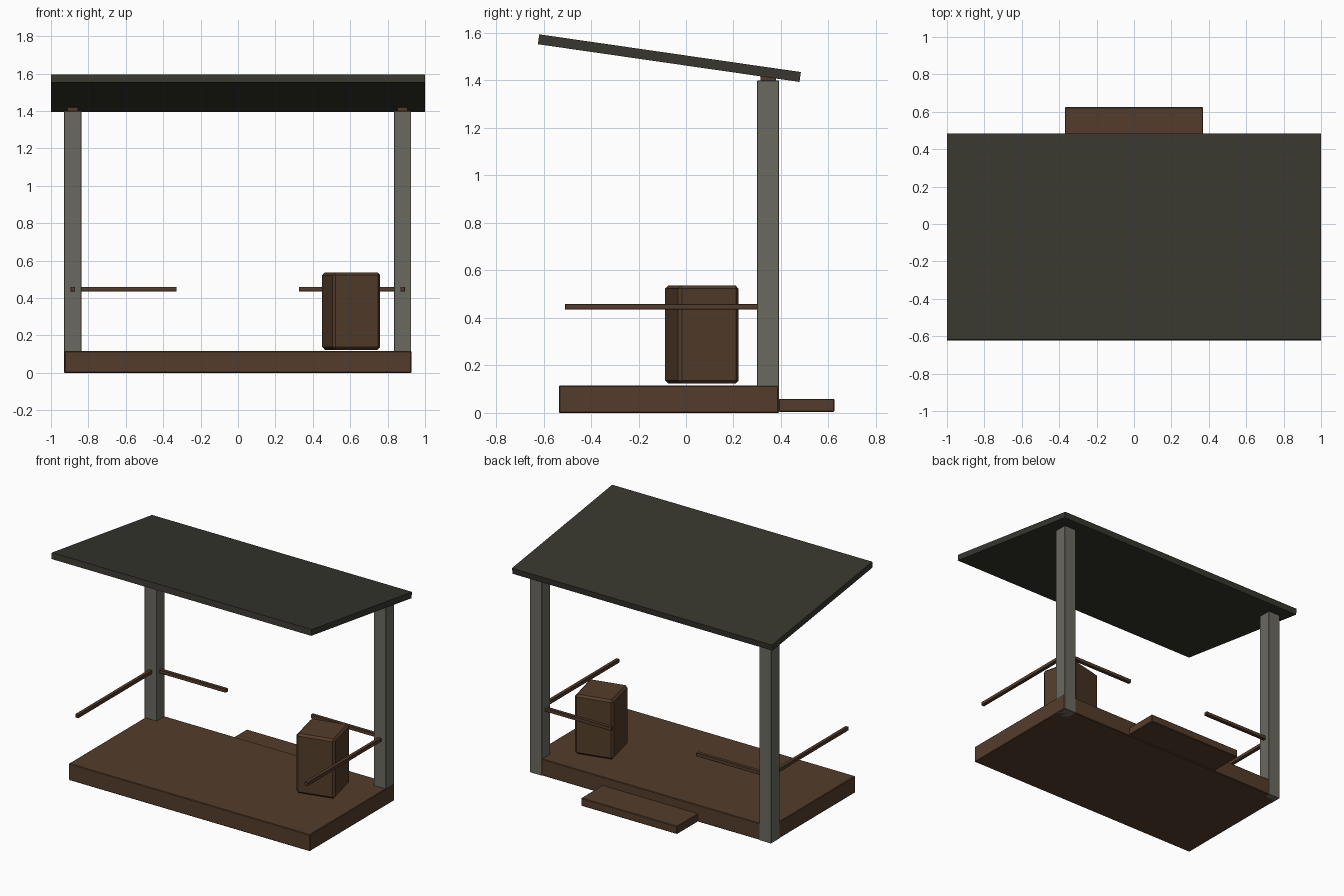
import bpy
import math

default = bpy.data.objects.get("Cube")
if default:
    bpy.data.objects.remove(default, do_unlink=True)


def material(name, colour):
    mat = bpy.data.materials.new(name)
    mat.use_nodes = True
    mat.diffuse_color = (*colour, 1)
    bsdf = next(n for n in mat.node_tree.nodes if n.type == "BSDF_PRINCIPLED")
    bsdf.inputs["Base Color"].default_value = (*colour, 1)
    return mat


wood = material("brown wood", (0.088, 0.046, 0.024))
stone = material("grey post", (0.145, 0.143, 0.117))
slate = material("dark roof", (0.038, 0.037, 0.028))


def block(name, centre, size, mat, bevel=0.0, rotation=(0, 0, 0)):
    """Box with an optional flat chamfer."""
    bpy.ops.mesh.primitive_cube_add(size=1, location=centre, rotation=rotation)
    obj = bpy.context.object
    obj.name = name
    obj.scale = size
    bpy.ops.object.transform_apply(location=False, rotation=False, scale=True)
    obj.data.materials.append(mat)
    if bevel:
        mod = obj.modifiers.new("chamfer", "BEVEL")
        mod.width = bevel
        mod.segments = 1
    return obj


# Floor and the low step behind it
block("deck", (0, -0.073, 0.058), (1.855, 0.925, 0.116), wood, 0.004)
block("back_step", (0, 0.508, 0.032), (0.74, 0.235, 0.055), wood, 0.004)

# Posts, their small caps, and the two rails on each post
for side, x in (("right", -0.883), ("left", 0.88)):
    inward = -1 if x > 0 else 1
    block(side + "_post", (x, 0.346, 0.7), (0.092, 0.092, 1.4), stone, 0.002)
    block(side + "_post_cap", (x, 0.346, 1.41), (0.055, 0.065, 0.025), wood)
    block(side + "_side_rail", (x, -0.1, 0.447), (0.025, 0.82, 0.025), wood, 0.002)
    block(side + "_back_rail", (x + inward * 0.295, 0.346, 0.447),
          (0.52, 0.025, 0.025), wood, 0.002)

# Sloping roof, low at the back
block("roof", (0, -0.07, 1.494), (2, 1.113, 0.042), slate,
      rotation=(math.radians(-8.2), 0, 0))

# Crate turned slightly on the deck
block("crate", (0.605, 0.067, 0.33), (0.262, 0.262, 0.414), wood, 0.014,
      (0, 0, math.radians(13.5)))
